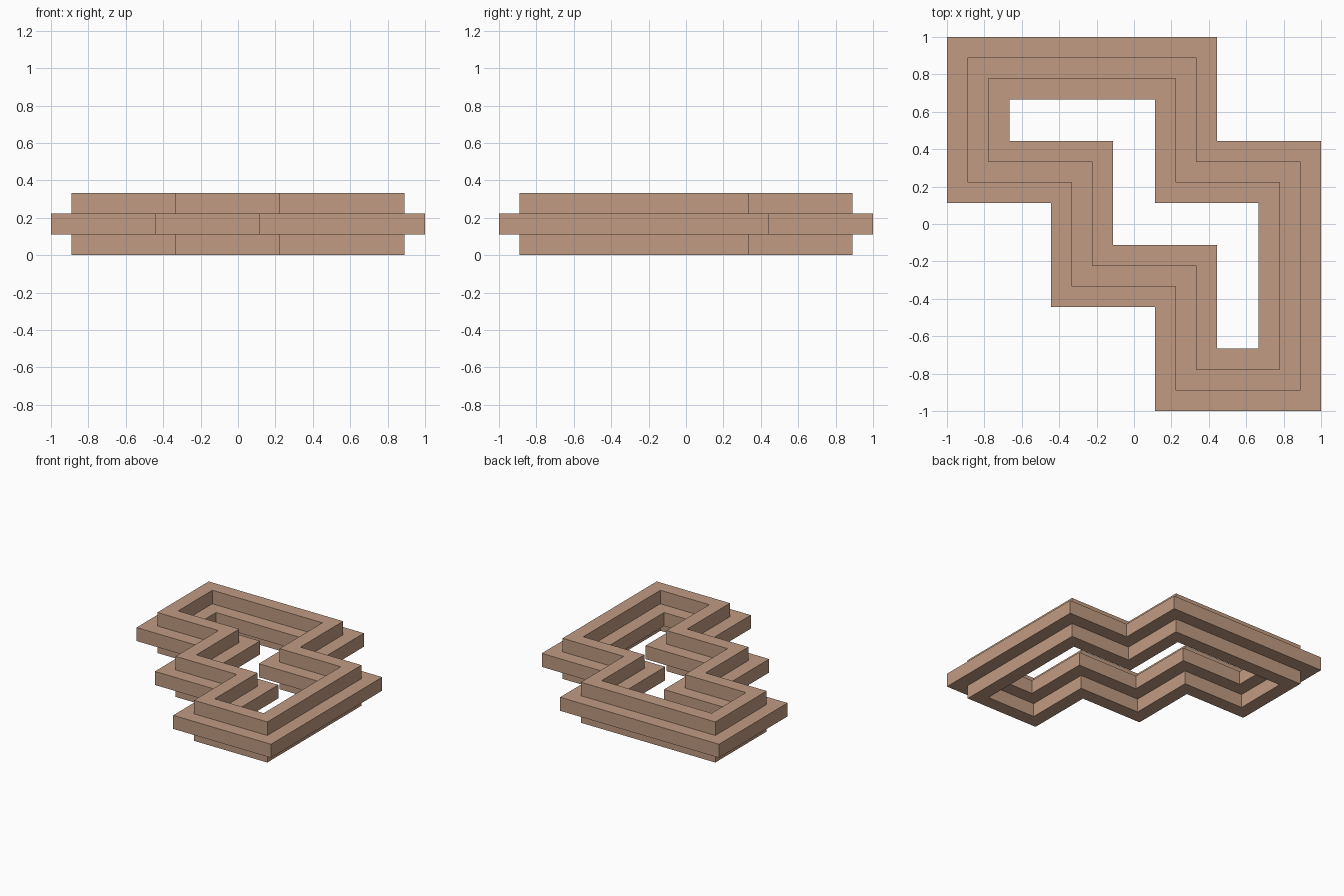
import bpy
import bmesh
from mathutils import Vector

cube = bpy.data.objects.get("Cube")
if cube:
    bpy.data.objects.remove(cube, do_unlink=True)

U = 1 / 9  # grid unit

# Clay brown material
clay = bpy.data.materials.new("clay_brown")
clay.use_nodes = True
colour = (0.527, 0.328, 0.223, 1)
clay.diffuse_color = colour
clay.node_tree.nodes["Principled BSDF"].inputs["Base Color"].default_value = colour

# Outer outline of the stepped loop, clockwise, in grid units
outline = [Vector(p) for p in (
    (-9, 9), (4, 9), (4, 4), (9, 4), (9, -9),
    (1, -9), (1, -4), (-4, -4), (-4, 1), (-9, 1))]

# Plus-shaped cross-section: (inset from outline, height), in grid units
section = [(0, 1), (1, 1), (1, 0), (2, 0), (2, 1), (3, 1),
           (3, 2), (2, 2), (2, 3), (1, 3), (1, 2), (0, 2)]


def inward(a, b):
    """Unit normal on the inner side of a clockwise edge."""
    d = (b - a).normalized()
    return Vector((d.y, -d.x))


# Sweep the cross-section around the loop with square mitred corners
bm = bmesh.new()
n, m = len(outline), len(section)
rings = []
for i, p in enumerate(outline):
    miter = inward(outline[i - 1], p) + inward(p, outline[(i + 1) % n])
    rings.append([bm.verts.new((*((p + miter * inset) * U), z * U))
                  for inset, z in section])
for i in range(n):
    a, b = rings[i], rings[(i + 1) % n]
    for j in range(m):
        k = (j + 1) % m
        bm.faces.new((a[j], a[k], b[k], b[j]))
bmesh.ops.recalc_face_normals(bm, faces=bm.faces)

mesh = bpy.data.meshes.new("stepped_loop_frame")
bm.to_mesh(mesh)
bm.free()
mesh.materials.append(clay)
frame = bpy.data.objects.new("stepped_loop_frame", mesh)
bpy.context.collection.objects.link(frame)
